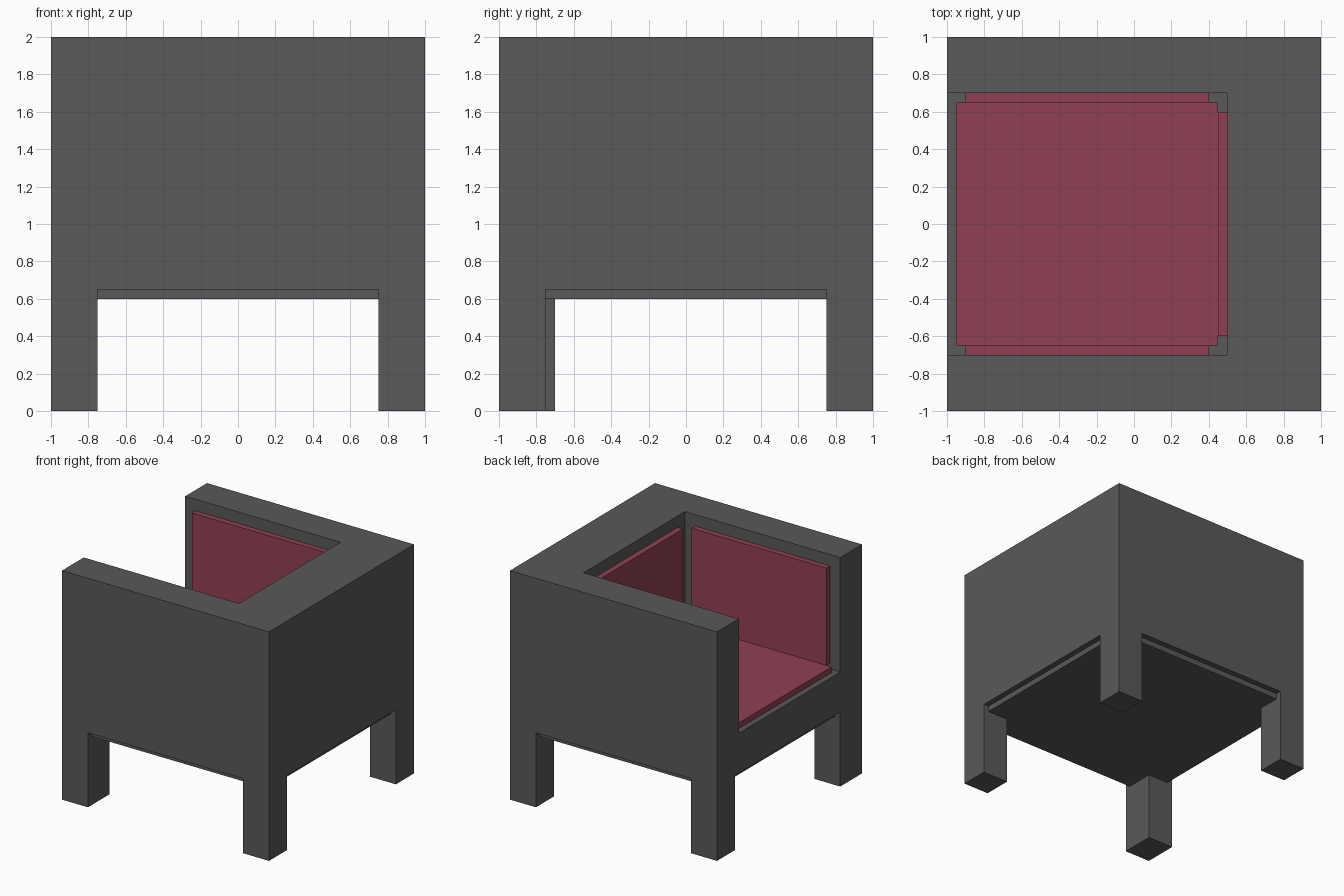
import bpy
import bmesh

cube = bpy.data.objects.get("Cube")
if cube:
    bpy.data.objects.remove(cube, do_unlink=True)


def material(name, rgb):
    m = bpy.data.materials.new(name)
    m.use_nodes = True
    m.diffuse_color = (*rgb, 1)
    bsdf = next(n for n in m.node_tree.nodes if n.type == 'BSDF_PRINCIPLED')
    bsdf.inputs["Base Color"].default_value = (*rgb, 1)
    return m


grey = material("dark grey", (0.1, 0.1, 0.1))
red = material("wine red", (0.28, 0.051, 0.086))


def prism(name, outline, z0, z1, mat):
    """Extrude a flat outline (x, y points) from z0 up to z1."""
    bm = bmesh.new()
    face = bm.faces.new([bm.verts.new((x, y, z0)) for x, y in outline])
    top = bmesh.ops.extrude_face_region(bm, geom=[face])["geom"]
    bmesh.ops.translate(bm, vec=(0, 0, z1 - z0),
                        verts=[v for v in top if isinstance(v, bmesh.types.BMVert)])
    bmesh.ops.recalc_face_normals(bm, faces=bm.faces)
    mesh = bpy.data.meshes.new(name)
    bm.to_mesh(mesh)
    bm.free()
    mesh.materials.append(mat)
    obj = bpy.data.objects.new(name, mesh)
    bpy.context.collection.objects.link(obj)
    return obj


def box(name, x0, x1, y0, y1, z0, z1, mat):
    return prism(name, [(x0, y0), (x1, y0), (x1, y1), (x0, y1)], z0, z1, mat)


# Arms and backrest: one U-shaped wall, open towards -x
prism("arms_and_back", [(-1, -1), (1, -1), (1, 1), (-1, 1),
                        (-1, 0.7), (0.5, 0.7), (0.5, -0.7), (-1, -0.7)], 0.65, 2, grey)

# Seat body between the arms, and the recessed panel below it
box("seat_body", -1, 0.5, -0.7, 0.7, 0.65, 1, grey)
box("bottom_panel", -0.95, 0.95, -0.95, 0.95, 0.6, 0.65, grey)

# Legs; the one at the open right corner is slightly wider
for x0, side in ((-1, "open"), (0.75, "back")):
    box(side + "_leg_a", x0, x0 + 0.25, -1, -0.7 if x0 < 0 else -0.75, 0, 0.65, grey)
    box(side + "_leg_b", x0, x0 + 0.25, 0.75, 1, 0, 0.65, grey)

# Cushions: seat, backrest and both arms
box("seat_cushion", -0.95, 0.45, -0.65, 0.65, 1, 1.05, red)
box("back_cushion", 0.45, 0.5, -0.6, 0.6, 1.05, 1.9, red)
box("arm_cushion_a", -0.9, 0.4, -0.7, -0.65, 1.05, 1.9, red)
box("arm_cushion_b", -0.9, 0.4, 0.65, 0.7, 1.05, 1.9, red)
